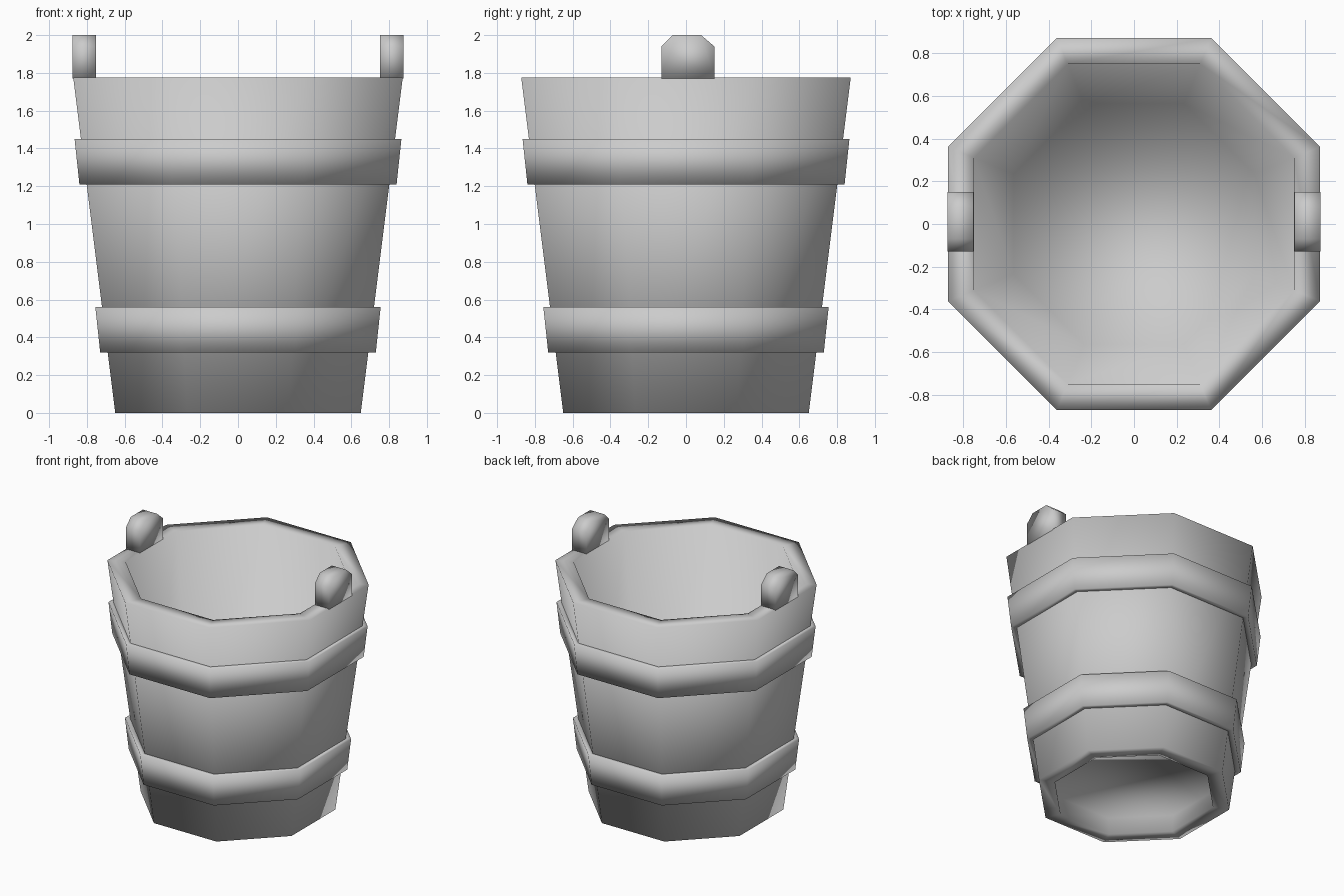
import bpy, bmesh, math

cube = bpy.data.objects.get("Cube")
if cube:
    bpy.data.objects.remove(cube, do_unlink=True)

# Single plain grey material
grey = bpy.data.materials.new("plain grey")
grey.use_nodes = True
COLOUR = (0.6, 0.6, 0.6, 1)
grey.diffuse_color = COLOUR
grey.node_tree.nodes["Principled BSDF"].inputs["Base Color"].default_value = COLOUR

SIDES = 8


def finish(name, bm):
    bmesh.ops.recalc_face_normals(bm, faces=bm.faces)
    for face in bm.faces:
        face.smooth = True
    mesh = bpy.data.meshes.new(name)
    bm.to_mesh(mesh)
    bm.free()
    mesh.materials.append(grey)
    obj = bpy.data.objects.new(name, mesh)
    bpy.context.collection.objects.link(obj)
    return obj


def octagon_lathe(name, profile, closed):
    """Sweep (flat radius, z) points round an octagon; open ends are capped."""
    bm = bmesh.new()
    rings = []
    for flat, z in profile:
        r = flat / math.cos(math.pi / SIDES)
        angles = [(i + 0.5) * math.tau / SIDES for i in range(SIDES)]
        rings.append([bm.verts.new((r * math.cos(a), r * math.sin(a), z)) for a in angles])
    pairs = list(zip(rings, rings[1:]))
    if closed:
        pairs.append((rings[-1], rings[0]))
    for a, b in pairs:
        for i in range(SIDES):
            j = (i + 1) % SIDES
            bm.faces.new((a[i], a[j], b[j], b[i]))
    if not closed:
        bm.faces.new(rings[0])
        bm.faces.new(rings[-1])
    return finish(name, bm)


def wall(z):
    """Flat radius of the outer staves at a height."""
    return 0.65 + 0.22 * z / 1.78


# Tapered body: underside recess, foot, outer wall, rim, inner wall, floor
octagon_lathe("bucket_body", [
    (0.555, 0.14), (0.54, 0), (wall(0), 0), (0.872, 1.775),
    (0.75, 1.775), (0.565, 0.22)], closed=False)

# Two hoops standing proud of the wall
for name, low, high in (("lower_hoop", 0.32, 0.56), ("upper_hoop", 1.21, 1.45)):
    octagon_lathe(name, [
        (wall(low) - 0.01, low), (wall(low) + 0.04, low),
        (wall(high) + 0.036, high), (wall(high) - 0.01, high)], closed=True)

# Chamfered handle lugs on opposite sides of the rim
LUG = [(-0.13, 1.77), (0.15, 1.77), (0.15, 1.94), (0.08, 2), (-0.07, 2), (-0.13, 1.94)]
for name, side in (("left_lug", 1), ("right_lug", -1)):
    bm = bmesh.new()
    face = bm.faces.new([bm.verts.new((side * 0.753, y, z)) for y, z in LUG])
    out = bmesh.ops.extrude_face_region(bm, geom=[face])
    moved = [v for v in out["geom"] if isinstance(v, bmesh.types.BMVert)]
    bmesh.ops.translate(bm, verts=moved, vec=(side * 0.122, 0, 0))
    finish(name, bm)
